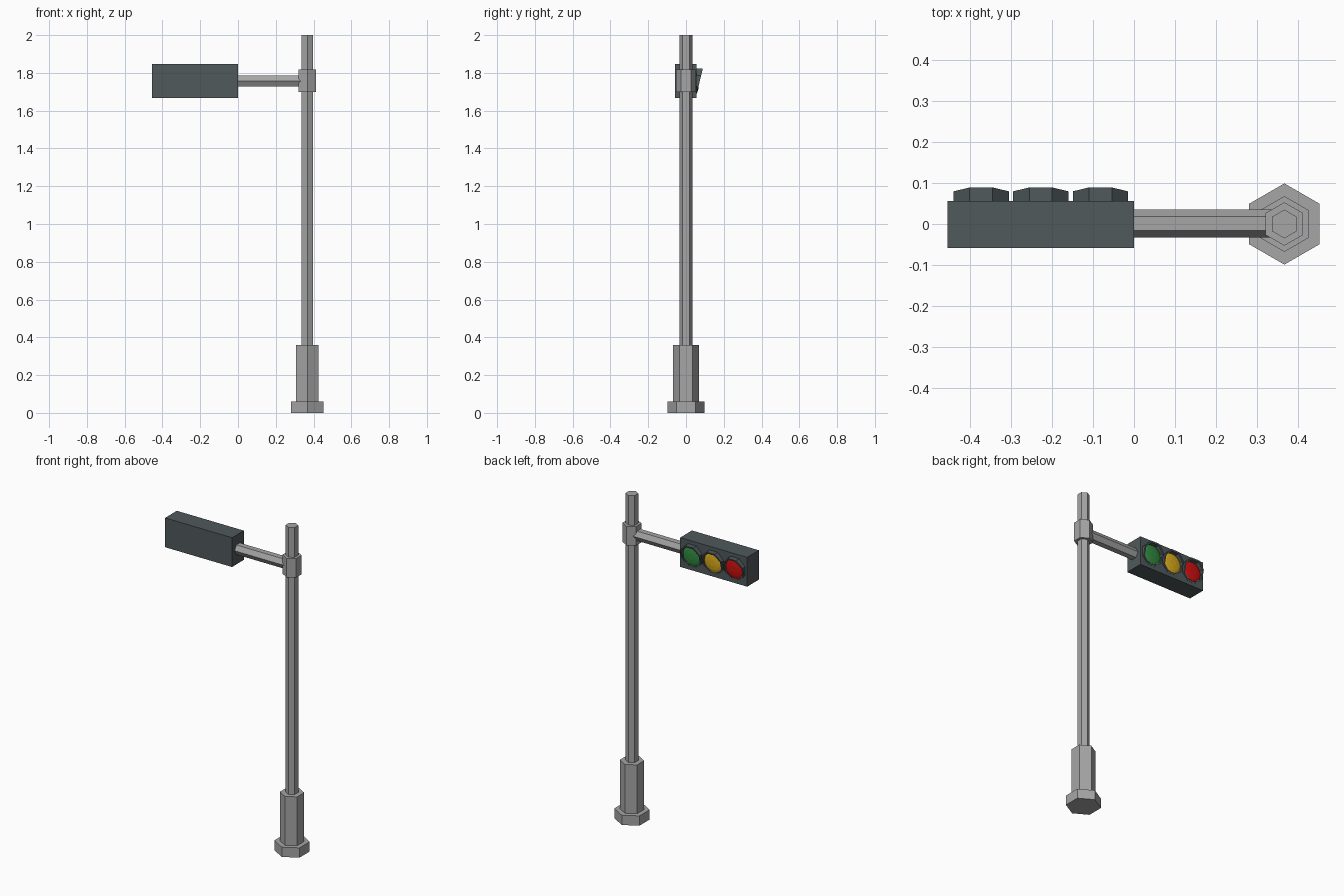
import bpy, bmesh, math
from mathutils import Matrix, Vector

if "Cube" in bpy.data.objects:
    bpy.data.objects.remove(bpy.data.objects["Cube"])


def material(name, rgb):
    m = bpy.data.materials.new(name)
    m.diffuse_color = (*rgb, 1)
    m.use_nodes = True
    m.node_tree.nodes["Principled BSDF"].inputs["Base Color"].default_value = m.diffuse_color
    return m


STEEL = material("grey steel", (0.38, 0.38, 0.38))
CASE = material("dark slate", (0.08, 0.10, 0.105))
GREEN = material("green lens", (0.03, 0.25, 0.05))
AMBER = material("amber lens", (0.70, 0.40, 0.01))
RED = material("red lens", (0.60, 0.005, 0.005))


def finish(name, bm, mat):
    bmesh.ops.recalc_face_normals(bm, faces=bm.faces)
    me = bpy.data.meshes.new(name)
    bm.to_mesh(me)
    bm.free()
    me.materials.append(mat)
    ob = bpy.data.objects.new(name, me)
    bpy.context.collection.objects.link(ob)
    return ob


def loft(name, rings, mat, closed=False):
    """Skin between rings of points; cap the ends, or join last to first."""
    bm = bmesh.new()
    vs = [[bm.verts.new(p) for p in r] for r in rings]
    pairs = list(zip(vs, vs[1:])) + ([(vs[-1], vs[0])] if closed else [])
    n = len(rings[0])
    for a, b in pairs:
        for i in range(n):
            j = (i + 1) % n
            bm.faces.new((a[i], a[j], b[j], b[i]))
    if not closed:
        bm.faces.new(vs[0])
        bm.faces.new(vs[-1])
    return finish(name, bm, mat)


def circle(n, r, start=0.0):
    return [(r * math.cos(start + math.tau * i / n),
             r * math.sin(start + math.tau * i / n)) for i in range(n)]


# Post: stacked hexagonal prisms
PX = 0.367
for name, r, z0, z1 in (("base_plate", 0.099, 0, 0.06), ("base_sleeve", 0.068, 0.06, 0.36),
                        ("pole", 0.035, 0.36, 2.0), ("arm_collar", 0.053, 1.70, 1.817)):
    hexagon = circle(6, r, math.pi / 2)
    loft(name, [[(PX + x, y, z) for x, y in hexagon] for z in (z0, z1)], STEEL)

# Horizontal arm
AZ = 1.757
loft("arm", [[(x, y + 0.001, AZ + z) for y, z in circle(6, 0.034)] for x in (-0.01, 0.345)], STEEL)

# Signal housing
bm = bmesh.new()
bmesh.ops.create_cube(bm, size=1, matrix=Matrix.Translation((-0.2275, -0.001, AZ))
                      @ Matrix.Diagonal((0.455, 0.114, 0.18, 1)))
finish("signal_housing", bm, CASE)

# Three lamps: slanted visor ring and shallow domed lens
FACE = 0.056
for label, cx, mat in (("green", -0.082, GREEN), ("amber", -0.2275, AMBER), ("red", -0.373, RED)):
    def ring(r, front):
        pts = circle(8, r, math.pi / 8)
        return [(cx + x, FACE + 0.017 + 0.24 * z if front else FACE - 0.002, AZ + z) for x, z in pts]
    loft(label + "_visor", [ring(0.073, False), ring(0.073, True),
                            ring(0.063, True), ring(0.063, False)], CASE, closed=True)
    loft(label + "_lens", [[(cx + x, FACE + d, AZ + z) for x, z in circle(16, r)]
                           for r, d in ((0.062, -0.002), (0.060, 0.004), (0.045, 0.009), (0.02, 0.012))], mat)
